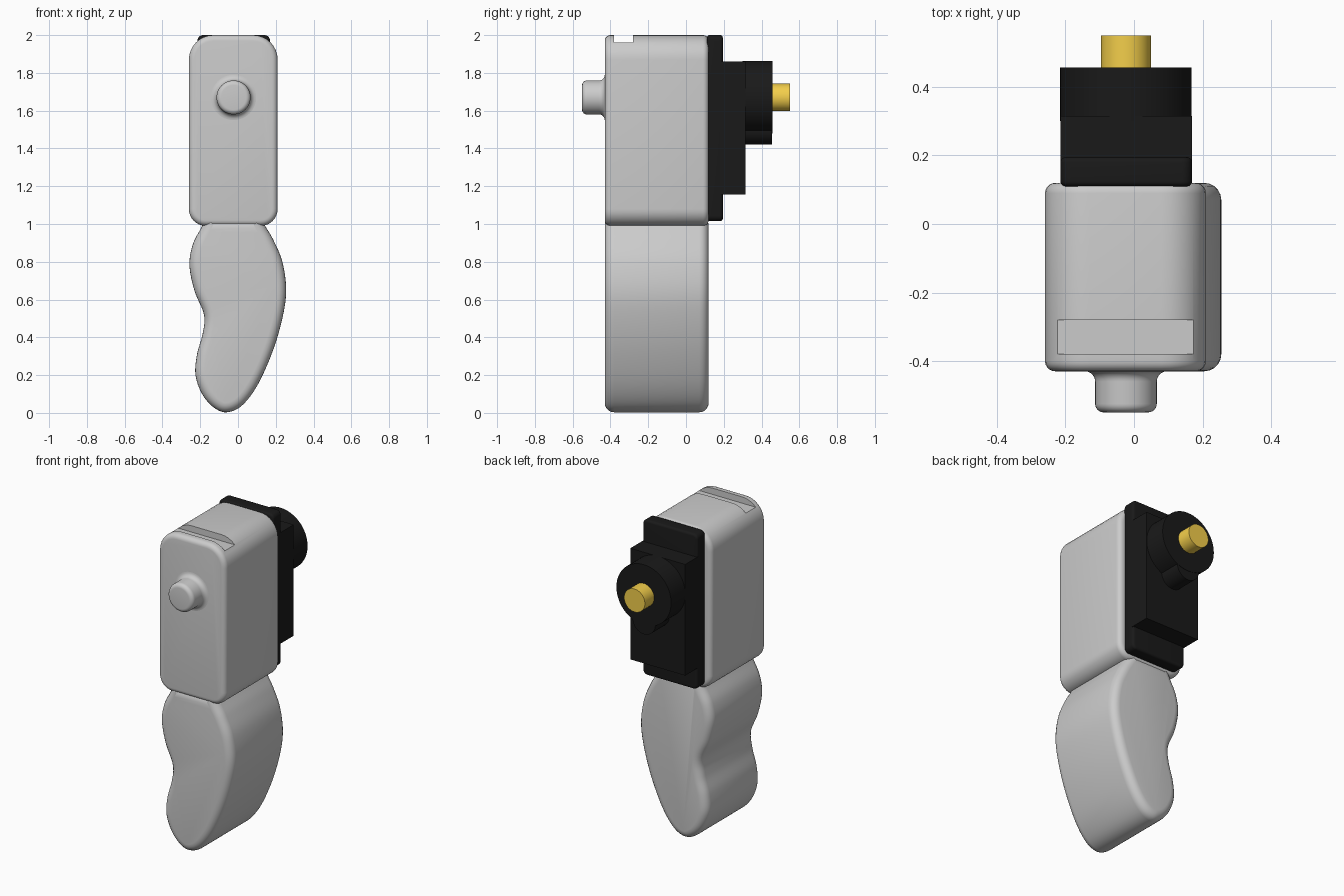
import bpy, bmesh
from math import cos, sin, pi
from mathutils import Vector

if "Cube" in bpy.data.objects:
    bpy.data.objects.remove(bpy.data.objects["Cube"])


def material(name, rgb):
    m = bpy.data.materials.new(name)
    m.diffuse_color = (*rgb, 1)
    m.use_nodes = True
    m.node_tree.nodes["Principled BSDF"].inputs["Base Color"].default_value = m.diffuse_color
    return m


BLACK = material("black", (0.01, 0.01, 0.01))
GOLD = material("gold", (0.9, 0.62, 0.07))


def finish(name, bm, mat=None, bevel=0, cutter=None):
    bmesh.ops.recalc_face_normals(bm, faces=bm.faces)
    me = bpy.data.meshes.new(name)
    bm.to_mesh(me)
    bm.free()
    ob = bpy.data.objects.new(name, me)
    bpy.context.collection.objects.link(ob)
    if mat:
        me.materials.append(mat)
    if bevel:
        mod = ob.modifiers.new("bevel", 'BEVEL')
        mod.width, mod.segments = bevel, 5
        mod.limit_method, mod.angle_limit = 'ANGLE', pi / 4
        mod.use_clamp_overlap = False
    if cutter:
        mod = ob.modifiers.new("slot", 'BOOLEAN')
        mod.operation, mod.object, mod.solver = 'DIFFERENCE', cutter, 'EXACT'
    bpy.ops.object.select_all(action='DESELECT')
    ob.select_set(True)
    bpy.context.view_layer.objects.active = ob
    bpy.ops.object.convert(target='MESH')
    bpy.ops.object.shade_smooth_by_angle(angle=pi / 6)
    return ob


def extrude(name, outline, y0, y1, **kw):
    """Extrude an (x, z) outline from y0 to y1."""
    bm = bmesh.new()
    f = bm.faces.new([bm.verts.new((x, y0, z)) for x, z in outline])
    geo = bmesh.ops.extrude_face_region(bm, geom=[f])["geom"]
    vs = [g for g in geo if isinstance(g, bmesh.types.BMVert)]
    bmesh.ops.translate(bm, verts=vs, vec=(0, y1 - y0, 0))
    return finish(name, bm, **kw)


def rounded_rect(x0, x1, z0, z1, r_low, r_top, n=9):
    pts = []
    for i, (x, z, r) in enumerate([(x1, z1, r_top), (x0, z1, r_top),
                                   (x0, z0, r_low), (x1, z0, r_low)]):
        cx = x - r if x == x1 else x + r
        cz = z - r if z == z1 else z + r
        for k in range(n):
            a = pi / 2 * (i + k / (n - 1))
            pts.append((cx + r * cos(a), cz + r * sin(a)))
    return pts


def rect(x0, x1, z0, z1):
    return [(x0, z0), (x1, z0), (x1, z1), (x0, z1)]


def smooth_path(ctrl, n=6):
    """Catmull-Rom curve through open control points."""
    p = [Vector(c) for c in ctrl]
    p = [2 * p[0] - p[1]] + p + [2 * p[-1] - p[-2]]
    out = []
    for i in range(1, len(p) - 2):
        a, b, c, d = p[i - 1:i + 3]
        for k in range(n):
            t = k / n
            out.append(0.5 * (2 * b + (c - a) * t + (2 * a - 5 * b + 4 * c - d) * t * t
                              + (3 * b - a - 3 * c + d) * t ** 3))
    return out + [p[-2]]


def lathe(name, profile, x, z, mat=None, n=64):
    """Spin (radius, y) points about a y-axis through (x, z)."""
    bm = bmesh.new()
    rings = [[bm.verts.new((x + r * cos(2 * pi * k / n), y, z + r * sin(2 * pi * k / n)))
              for k in range(n)] for r, y in profile]
    for a, b in zip(rings, rings[1:]):
        for k in range(n):
            bm.faces.new((a[k], a[(k + 1) % n], b[(k + 1) % n], b[k]))
    bm.faces.new(rings[0])
    bm.faces.new(rings[-1])
    return finish(name, bm, mat)


CX, CZ = -0.0235, 1.67

# housing with a shallow slot across the top
slot = extrude("slot_cutter", rect(-0.5, 0.5, 1.96, 2.2), -0.38, -0.28)
extrude("housing", rounded_rect(-0.26, 0.21, 0.99, 2.0, 0.09, 0.13), -0.43, 0.12,
        bevel=0.03, cutter=slot)
bpy.data.objects.remove(slot)

# curved grip
grip = [(-0.17, 1.03), (-0.195, 0.98), (-0.24, 0.89), (-0.257, 0.78), (-0.23, 0.645),
        (-0.18, 0.52), (-0.187, 0.42), (-0.217, 0.31), (-0.225, 0.2), (-0.19, 0.1),
        (-0.13, 0.03), (-0.06, 0.003), (0.022, 0.04), (0.105, 0.15), (0.185, 0.33),
        (0.237, 0.51), (0.255, 0.655), (0.235, 0.8), (0.19, 0.91), (0.15, 0.98), (0.12, 1.03)]
extrude("grip", smooth_path(grip), -0.43, 0.12, bevel=0.05)

# front button with a filleted base and rounded tip
base = [(0.12 - 0.03 * sin(a), -0.43 - 0.03 * (1 - cos(a))) for a in
        [pi / 2 * k / 6 for k in range(7)]]
tip = [(0.065 + 0.025 * cos(a), -0.525 - 0.025 * sin(a)) for a in
       [pi / 2 * k / 6 for k in range(7)]]
lathe("button", [(0.12, -0.41)] + base + tip, CX, CZ)

# black rear plate, raised block, socket drum and key
extrude("rear_plate", rounded_rect(-0.215, 0.17, 1.015, 2.0, 0.03, 0.03), 0.11, 0.195,
        mat=BLACK, bevel=0.015)
extrude("rear_block", rect(-0.215, 0.17, 1.155, 1.86), 0.18, 0.315, mat=BLACK)
lathe("rear_drum", [(0.192, 0.3), (0.192, 0.457)], CX, CZ, BLACK)
lathe("drum_key", [(0.08, 0.3), (0.08, 0.455)], CX, 1.5, BLACK)

# gold terminal
lathe("terminal", [(0.073, 0.44), (0.073, 0.55)], CX, CZ, GOLD)
